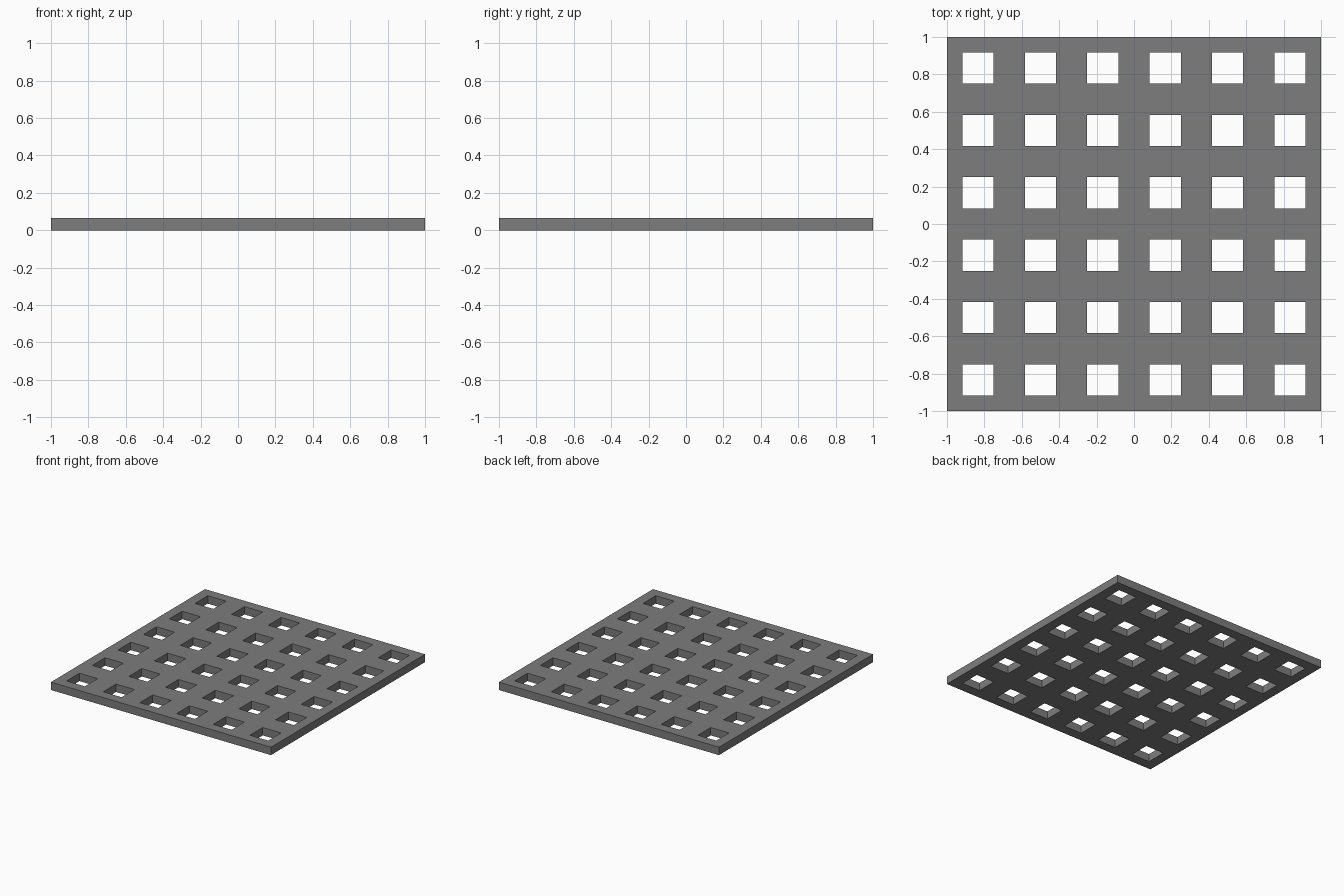
import bpy, bmesh

if "Cube" in bpy.data.objects:
    bpy.data.objects.remove(bpy.data.objects["Cube"])

CELLS = 6            # holes per side
THICK = 0.065
PITCH = 2 / CELLS
HOLE = PITCH / 4     # half-width of a hole

# Grid lines: outer edges plus both sides of every hole
lines = [-1.0]
for i in range(CELLS):
    c = -1 + PITCH * (i + 0.5)
    lines += [c - HOLE, c + HOLE]
lines.append(1.0)
n = len(lines)

# Flat perforated sheet
bm = bmesh.new()
v = [[bm.verts.new((x, y, 0)) for y in lines] for x in lines]
for i in range(n - 1):
    for j in range(n - 1):
        if not (i % 2 and j % 2):
            bm.faces.new((v[i][j], v[i + 1][j], v[i + 1][j + 1], v[i][j + 1]))

# Extrude to a solid plate
ext = bmesh.ops.extrude_face_region(bm, geom=bm.faces[:], use_keep_orig=True)
top = [g for g in ext["geom"] if isinstance(g, bmesh.types.BMVert)]
bmesh.ops.translate(bm, verts=top, vec=(0, 0, THICK))
bmesh.ops.recalc_face_normals(bm, faces=bm.faces[:])

mesh = bpy.data.meshes.new("perforated_plate")
bm.to_mesh(mesh)
bm.free()

# Dark grey finish
mat = bpy.data.materials.new("dark_grey")
mat.diffuse_color = (0.205, 0.205, 0.205, 1)
mat.use_nodes = True
mat.node_tree.nodes["Principled BSDF"].inputs["Base Color"].default_value = mat.diffuse_color
mesh.materials.append(mat)

plate = bpy.data.objects.new("perforated_plate", mesh)
bpy.context.collection.objects.link(plate)
